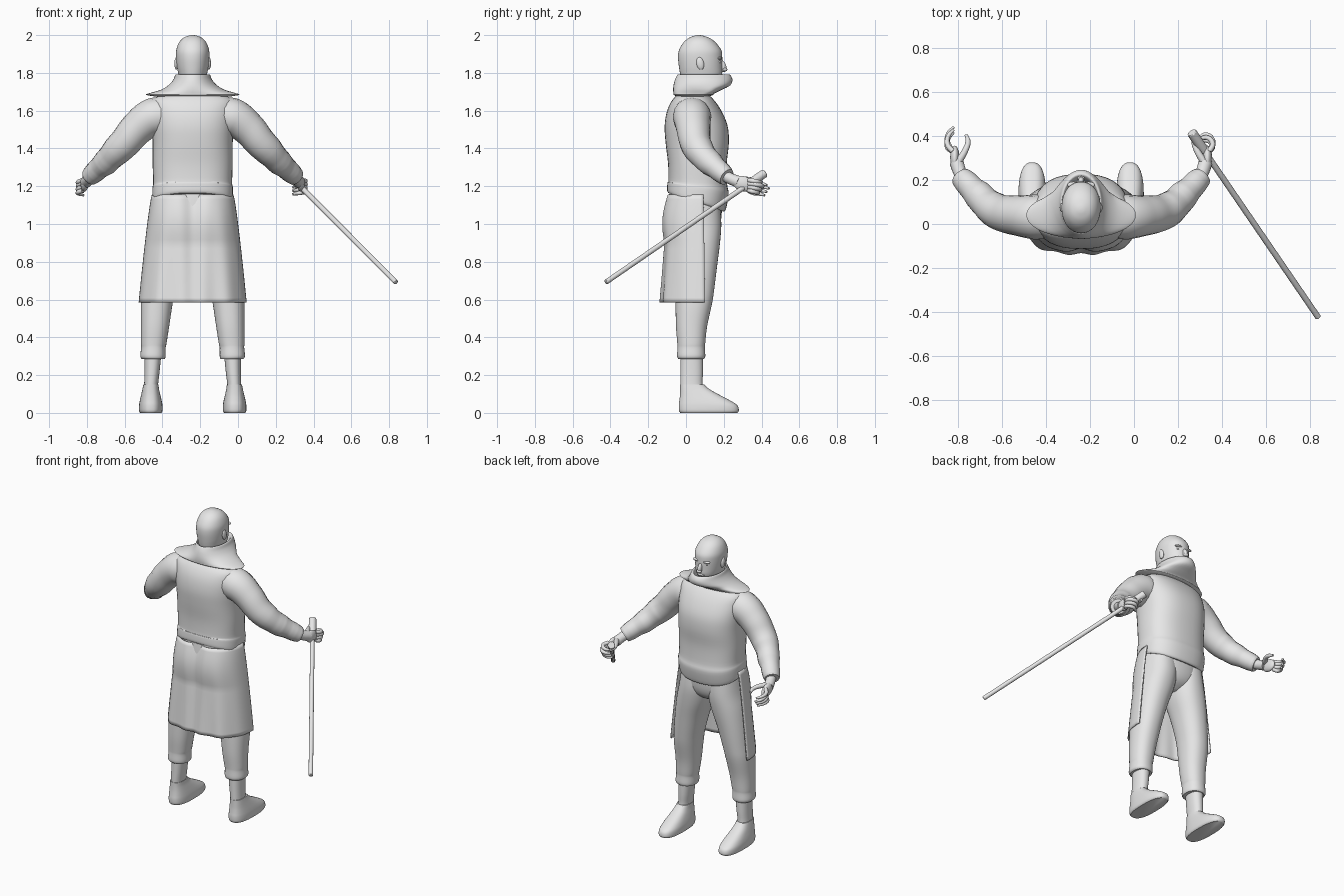
import bpy, bmesh, math
from mathutils import Vector

if "Cube" in bpy.data.objects:
    bpy.data.objects.remove(bpy.data.objects["Cube"])

CX = -0.24  # the figure stands beside the centre, balanced by the stick

grey = bpy.data.materials.new("light_grey")
grey.use_nodes = True
grey.diffuse_color = (0.8, 0.8, 0.8, 1)
grey.node_tree.nodes["Principled BSDF"].inputs["Base Color"].default_value = (0.8, 0.8, 0.8, 1)


def finish(ob):
    ob.data.materials.clear()
    ob.data.materials.append(grey)
    bpy.ops.object.select_all(action='DESELECT')
    ob.select_set(True)
    bpy.context.view_layer.objects.active = ob
    if ob.type == 'CURVE':
        bpy.ops.object.convert(target='MESH')
    bpy.ops.object.shade_smooth_by_angle(angle=math.radians(45))
    return ob


def from_bmesh(name, bm):
    bmesh.ops.recalc_face_normals(bm, faces=bm.faces)
    me = bpy.data.meshes.new(name)
    bm.to_mesh(me)
    bm.free()
    ob = bpy.data.objects.new(name, me)
    bpy.context.collection.objects.link(ob)
    return ob


def blend(rows, steps):
    """Catmull-Rom interpolation between rows of numbers."""
    out = []
    for i in range(len(rows) - 1):
        p = [rows[max(i - 1, 0)], rows[i], rows[i + 1], rows[min(i + 2, len(rows) - 1)]]
        for k in range(steps):
            t = k / steps
            out.append([b + 0.5 * t * (c - a + t * (2*a - 5*b + 4*c - d + t * (3*(b - c) + d - a)))
                        for a, b, c, d in zip(*p)])
    return out + [list(rows[-1])]


def loft(name, rings, power=0.9, n=40, steps=4):
    """Rings: height, x offset, half width, back y, front y, front lift."""
    bm = bmesh.new()
    loops = []
    for z, dx, hw, yb, yf, lift in blend(rings, steps):
        loop = []
        for i in range(n):
            a = math.tau * i / n
            c, s = math.cos(a), math.sin(a)
            x = math.copysign(abs(c) ** power, c) * hw
            y = math.copysign(abs(s) ** power, s) * (yf - yb) / 2 + (yf + yb) / 2
            loop.append(bm.verts.new((CX + dx + x, y, z + lift * s)))
        loops.append(loop)
    for lo, hi in zip(loops, loops[1:]):
        for i in range(n):
            j = (i + 1) % n
            bm.faces.new((lo[i], lo[j], hi[j], hi[i]))
    bm.faces.new(loops[0])
    bm.faces.new(loops[-1])
    return finish(from_bmesh(name, bm))


def tube(name, side, points, res=6):
    """Points: offset from the body axis, y, z, radius."""
    cu = bpy.data.curves.new(name, 'CURVE')
    cu.dimensions = '3D'
    cu.bevel_depth = 1
    cu.bevel_resolution = 6
    cu.resolution_u = res
    cu.use_fill_caps = True
    sp = cu.splines.new('BEZIER')
    sp.bezier_points.add(len(points) - 1)
    for bp, (dx, y, z, r) in zip(sp.bezier_points, points):
        bp.co = (CX + side * dx, y, z)
        bp.radius = r
        bp.handle_left_type = bp.handle_right_type = 'AUTO'
    ob = bpy.data.objects.new(name, cu)
    bpy.context.collection.objects.link(ob)
    return finish(ob)


def ball(name, dx, y, z, size, tilt=0):
    bpy.ops.mesh.primitive_uv_sphere_add(segments=20, ring_count=12, location=(CX + dx, y, z),
                                         rotation=(tilt, 0, 0))
    ob = bpy.context.object
    ob.name = name
    ob.scale = size
    return finish(ob)


# Head and face, looking towards +y
loft("head", [(1.68, 0, .065, -.02, .12, 0), (1.75, 0, .068, -.02, .17, 0),
              (1.79, 0, .075, -.03, .19, 0), (1.83, 0, .083, -.037, .192, 0),
              (1.88, 0, .088, -.042, .192, 0), (1.92, 0, .087, -.037, .187, 0),
              (1.96, 0, .073, -.014, .158, 0), (1.985, 0, .05, .015, .125, 0),
              (1.997, 0, .022, .045, .09, 0), (2.0, 0, .004, .063, .071, 0)], power=.95)
ball("nose", 0, .193, 1.835, (.014, .02, .032), .3)
ball("nose_tip", 0, .205, 1.818, (.017, .014, .011))
ball("lips", 0, .185, 1.787, (.026, .012, .008))
for s, side in ((1, "left"), (-1, "right")):
    ball(side + "_brow", s * .035, .178, 1.877, (.028, .014, .008))
    ball(side + "_eye", s * .034, .173, 1.858, (.015, .011, .008))
    ball(side + "_ear", s * .086, .075, 1.85, (.011, .02, .034), .2)

# Roll collar spreading over the shoulders
loft("collar", [(1.73, 0, .075, -.03, .19, 0), (1.785, 0, .082, -.04, .215, 0),
                (1.79, 0, .092, -.045, .232, 0), (1.765, 0, .102, -.058, .246, 0),
                (1.735, 0, .128, -.066, .235, 0), (1.71, 0, .17, -.068, .19, 0),
                (1.69, 0, .238, -.066, .15, 0), (1.683, 0, .245, -.064, .145, 0),
                (1.675, 0, .2, -.05, .12, 0)], power=1)

# Sweater body, its hem dipping at the front
loft("sweater", [(1.115, 0, .205, -.095, .2, -.05), (1.13, 0, .212, -.1, .212, -.05),
                 (1.19, 0, .213, -.098, .226, -.03), (1.22, 0, .209, -.093, .218, -.01),
                 (1.32, 0, .212, -.095, .216, 0), (1.43, 0, .212, -.108, .227, 0),
                 (1.52, 0, .217, -.113, .22, 0), (1.6, 0, .22, -.1, .187, 0),
                 (1.66, 0, .21, -.07, .145, 0), (1.7, 0, .12, -.03, .1, 0)], power=.82)

# Seat of the trousers
loft("trouser_seat", [(.92, 0, .06, -.01, .1, 0), (.96, 0, .14, -.07, .16, 0),
                      (1.03, 0, .195, -.1, .187, 0), (1.16, 0, .2, -.09, .19, 0)])

for s, side in ((1, "left"), (-1, "right")):
    # Trouser leg with a gathered hem
    loft(side + "_trouser_leg",
         [(.285, s*.208, .06, -.04, .095, 0), (.3, s*.21, .067, -.047, .102, 0),
          (.345, s*.208, .065, -.045, .1, 0), (.37, s*.206, .068, -.046, .102, 0),
          (.46, s*.199, .075, -.053, .112, 0), (.58, s*.19, .084, -.055, .138, 0),
          (.66, s*.178, .088, -.055, .15, 0), (.78, s*.155, .098, -.065, .165, 0),
          (.9, s*.125, .11, -.08, .18, 0), (1.0, s*.105, .108, -.095, .187, 0),
          (1.1, s*.1, .1, -.09, .18, 0)])
    # Ankle and shoe
    loft(side + "_ankle", [(.1, s*.222, .04, -.03, .1, 0), (.15, s*.22, .037, -.03, .088, 0),
                           (.22, s*.215, .04, -.03, .09, 0), (.32, s*.21, .045, -.03, .09, 0)])
    loft(side + "_shoe", [(0, s*.222, .056, -.03, .272, 0), (.012, s*.222, .062, -.037, .28, 0),
                          (.04, s*.222, .062, -.038, .272, 0), (.065, s*.222, .058, -.035, .235, 0),
                          (.095, s*.222, .051, -.032, .178, 0), (.125, s*.222, .044, -.031, .125, 0),
                          (.15, s*.221, .04, -.031, .096, 0)], power=.78)
    # Sleeve with soft folds and a loose cuff
    tube(side + "_sleeve", s, [(.12, .03, 1.575, .095), (.21, .032, 1.565, .102),
                               (.29, .038, 1.51, .091), (.36, .05, 1.43, .083),
                               (.4, .07, 1.39, .079), (.435, .098, 1.353, .07),
                               (.465, .13, 1.322, .068), (.495, .16, 1.296, .058),
                               (.52, .187, 1.273, .056), (.54, .208, 1.255, .051),
                               (.547, .216, 1.249, .046)])
    # Wrist and palm
    tube(side + "_wrist", s, [(.52, .18, 1.27, .032), (.55, .235, 1.24, .03), (.565, .28, 1.222, .032)])
    palm = ball(side + "_palm", s * .573, .302, 1.213, (.021, .055, .04), -.3)
    # Fingers: the hand with the stick curls round it
    for i, finger in enumerate(("index", "middle", "ring", "little")):
        z = 1.232 - .018 * i
        short = .012 * abs(i - 1)
        if s > 0:
            path = [(.582, .33, z, .012), (.597, .378 - short, z - .006, .012),
                    (.565, .405 - short, z - .014, .011), (.53, .385 - short, z - .02, .007)]
        else:
            path = [(.582, .33, z, .012), (.606, .372 - short, z - .01, .012),
                    (.603, .41 - short, z - .018, .01), (.578, .44 - short, z - .026, .006)]
        tube(f"{side}_{finger}_finger", s, path, 4)
    tube(side + "_thumb", s, [(.555, .285, 1.235, .017), (.525, .335, 1.235, .014),
                              (.513, .375, 1.228, .012), (.522, .405, 1.222, .007)], 4)

# Half skirt hanging round the back, open at the front
bm = bmesh.new()
cols, rows = 72, 24
grid = []
for r in range(rows + 1):
    t = r / rows
    hw = .212 + .07 * t ** .8
    depth = .195 + .05 * t + .02 * math.sin(math.pi * min(t * 2.2, 1))
    line = []
    for c in range(cols + 1):
        a = math.pi * (c / cols - .5)
        x = math.copysign(abs(math.sin(a)) ** .85, a) * hw
        fold = .012 * t * math.cos(9 * a) * math.cos(a)
        valley = .028 * math.exp(-(x / .05) ** 2)
        y = .093 + .008 * t - (depth + fold - valley) * math.cos(a) ** .8
        line.append(bm.verts.new((CX + x, y, 1.155 - .57 * t)))
    grid.append(line)
for up, low in zip(grid, grid[1:]):
    for c in range(cols):
        bm.faces.new((up[c], up[c + 1], low[c + 1], low[c]))
skirt = from_bmesh("half_skirt", bm)
thick = skirt.modifiers.new("thickness", 'SOLIDIFY')
thick.thickness = .008
thick.offset = 0
finish(skirt)

# Walking stick with a thicker grip
top, tip = Vector((.262, .415, 1.268)), Vector((.836, -.424, .692))


def rod(name, a, b, radius):
    bpy.ops.mesh.primitive_cylinder_add(vertices=20, radius=radius, depth=(b - a).length,
                                        location=(a + b) / 2)
    ob = bpy.context.object
    ob.name = name
    ob.rotation_euler = (b - a).to_track_quat('Z', 'Y').to_euler()
    soft = ob.modifiers.new("soft_rim", 'BEVEL')
    soft.width = .004
    soft.segments = 2
    finish(ob)


rod("stick_shaft", top, tip, .0135)
rod("stick_grip", top, top.lerp(tip, .1), .023)
